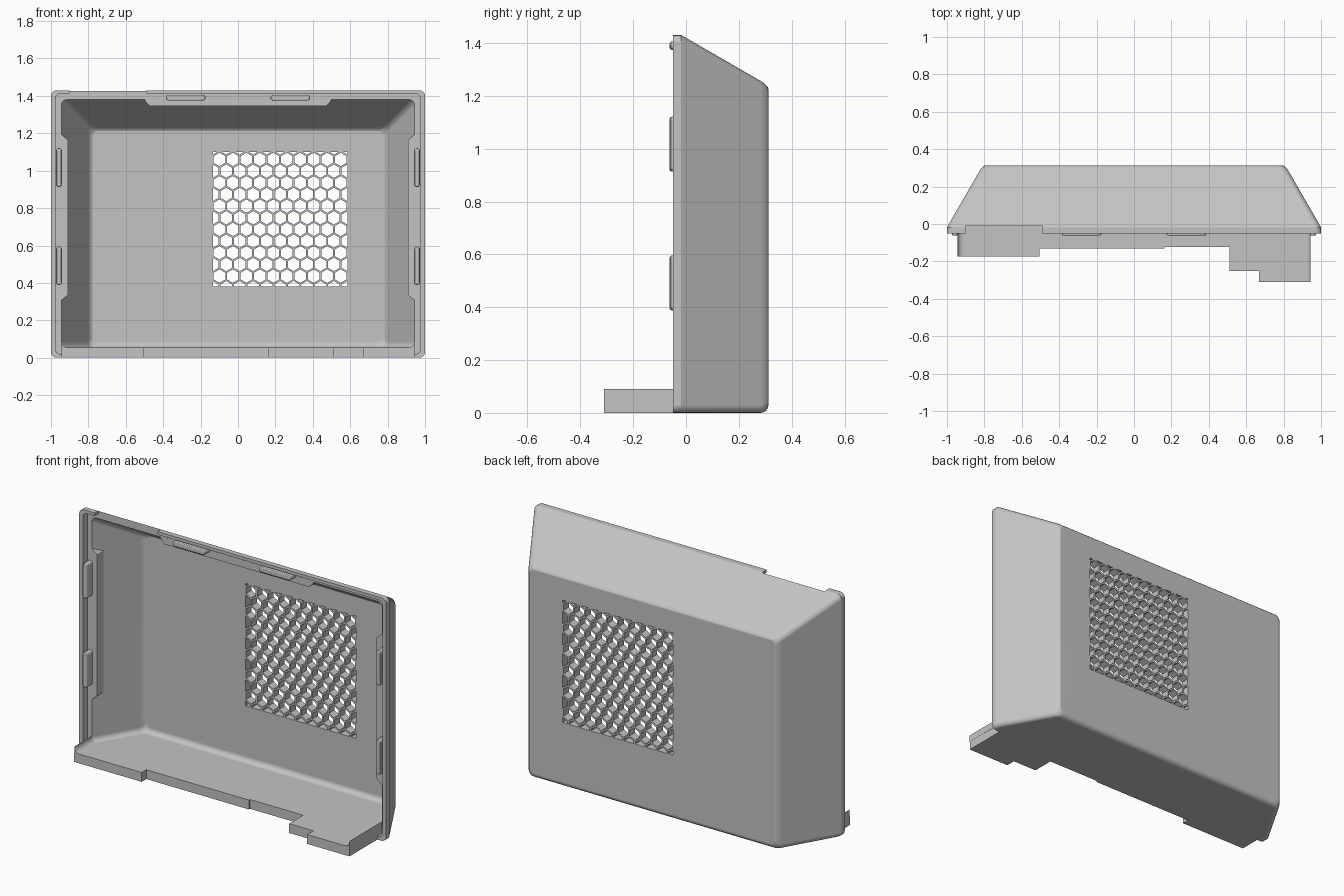
import bpy, bmesh, math
from mathutils import Vector

cube = bpy.data.objects.get("Cube")
if cube:
    bpy.data.objects.remove(cube, do_unlink=True)

grey = bpy.data.materials.new("plain grey plastic")
COLOUR = (0.55, 0.55, 0.55, 1)
grey.diffuse_color = COLOUR
grey.use_nodes = True
grey.node_tree.nodes["Principled BSDF"].inputs["Base Color"].default_value = COLOUR


def make(name, bm):
    bmesh.ops.recalc_face_normals(bm, faces=bm.faces)
    me = bpy.data.meshes.new(name)
    bm.to_mesh(me)
    bm.free()
    me.materials.append(grey)
    ob = bpy.data.objects.new(name, me)
    bpy.context.collection.objects.link(ob)
    return ob


def add_prism(bm, pts, axis, a, b):
    """Extrude a 2D outline from a to b along y (outline in xz) or z (outline in xy)."""
    def place(p, t):
        return (p[0], t, p[1]) if axis == "y" else (p[0], p[1], t)
    lo = [bm.verts.new(place(p, a)) for p in pts]
    hi = [bm.verts.new(place(p, b)) for p in pts]
    bm.faces.new(lo)
    bm.faces.new(hi[::-1])
    n = len(pts)
    for i in range(n):
        j = (i + 1) % n
        bm.faces.new((lo[i], hi[i], hi[j], lo[j]))


def prism(name, pts, axis, a, b):
    bm = bmesh.new()
    add_prism(bm, pts, axis, a, b)
    return make(name, bm)


def smooth(ob):
    bpy.ops.object.select_all(action="DESELECT")
    ob.select_set(True)
    bpy.context.view_layer.objects.active = ob
    bpy.ops.object.shade_smooth_by_angle(angle=math.radians(29))
    ob.modifiers.new("even shading", "WEIGHTED_NORMAL").keep_sharp = True


def cut(ob, cutter):
    mod = ob.modifiers.new("cut", "BOOLEAN")
    mod.operation, mod.solver, mod.object = "DIFFERENCE", "EXACT", cutter
    bpy.context.view_layer.update()
    me = bpy.data.meshes.new_from_object(ob.evaluated_get(bpy.context.evaluated_depsgraph_get()))
    ob.modifiers.remove(mod)
    ob.data = me
    bpy.data.objects.remove(cutter, do_unlink=True)


# Hollow shell: one skin of rounded rectangles from outer back to inner back
def rounded_rect(w, z0, z1, r, seg=4):
    pts = []
    for k, (cx, cz) in enumerate([(w - r, z1 - r), (r - w, z1 - r), (r - w, z0 + r), (w - r, z0 + r)]):
        for i in range(seg + 1):
            a = math.pi / 2 * (k + i / seg)
            pts.append((cx + r * math.cos(a), cz + r * math.sin(a)))
    return pts


SLOPE = 0.577


def tapered(y_start, w, z0, z1, y_end, fillet, r, steps=5):
    """Rings from the front of a tapered box to its rounded back."""
    rings = []
    for i in range(steps + 1):
        t = math.pi / 2 * i / steps
        y = y_end - fillet + fillet * math.sin(t)
        ins = fillet * (1 - math.cos(t))
        d = (y - y_start) * SLOPE + ins * 0.45
        rings.append((y, w - d, z0 + ins, z1 - d, r))
    return [(y_start, w, z0, z1, r)] + rings


outer = tapered(-0.018, 1.0, 0.0, 1.43, 0.312, 0.03, 0.03)
inner = tapered(-0.01, 0.945, 0.055, 1.38, 0.262, 0.03, 0.03)
rim = [(-0.05, 1.0, 0.0, 1.43, 0.03),
       (-0.05, 0.975, 0.02, 1.412, 0.025),
       (-0.01, 0.975, 0.02, 1.412, 0.025)]
bm = bmesh.new()
loops = [[bm.verts.new((x, y, z)) for x, z in rounded_rect(w, z0, z1, r)]
         for y, w, z0, z1, r in outer[::-1] + rim + inner]
for la, lb in zip(loops, loops[1:]):
    for i in range(len(la)):
        j = (i + 1) % len(la)
        bm.faces.new((la[i], la[j], lb[j], lb[i]))
bm.faces.new(loops[0])
bm.faces.new(loops[-1][::-1])
shell = make("tapered_shell", bm)


# Honeycomb vent, each cell clipped to the square vent area
X0, X1, Z0, Z1 = -0.135, 0.585, 0.38, 1.10


def clip(poly, axis, limit, sign):
    out = []
    for p, q in zip(poly, poly[1:] + poly[:1]):
        dp, dq = sign * (p[axis] - limit), sign * (q[axis] - limit)
        if dp >= 0:
            out.append(p)
        if dp * dq < 0:
            out.append(p.lerp(q, dp / (dp - dq)))
    return out


PITCH = 0.072
RADIUS = (PITCH - 0.010) / math.sqrt(3)
bm = bmesh.new()
for row in range(-1, 12):
    cz = 1.06 - row * PITCH * math.sqrt(3) / 2
    for col in range(11):
        cx = X0 + PITCH * (col + (0.5 if row % 2 == 0 else 0))
        cell = [Vector((cx + RADIUS * math.sin(k * math.pi / 3), cz + RADIUS * math.cos(k * math.pi / 3)))
                for k in range(6)]
        for axis, limit, sign in ((0, X0, 1), (0, X1, -1), (1, Z0, 1), (1, Z1, -1)):
            cell = clip(cell, axis, limit, sign)
        if len(cell) > 2:
            add_prism(bm, cell, "y", 0.2, 0.4)
cut(shell, make("vent_cutter", bm))

# Gap in the top lip
cut(shell, prism("lip_cutter", [(-0.9, 1.36), (-0.49, 1.36), (-0.49, 1.5), (-0.9, 1.5)], "y", -0.1, -0.0101))
smooth(shell)

# Stepped shelf in front of the floor, with raised ends
steps = [(-0.945, -0.175), (-0.505, -0.175), (-0.505, -0.132), (0.163, -0.132), (0.163, -0.122),
         (0.51, -0.122), (0.51, -0.252), (0.668, -0.252), (0.668, -0.31), (0.943, -0.31)]
prism("stepped_shelf", [(-0.945, -0.01)] + steps + [(0.943, -0.01)], "z", 0.0, 0.055)
for side, name, front in ((-1, "right", -0.175), (1, "left", -0.31)):
    arc = [(side * (0.913 + 0.03 * math.sin(a)), 0.085 - 0.03 * math.cos(a))
           for a in (math.pi / 8 * i for i in range(5))]
    corner = [(side * 0.913, 0.05)] + arc + [(side * 0.943, 0.09), (side * 0.944, 0.09), (side * 0.944, 0.05)]
    smooth(prism(name + "_shelf_end", corner, "y", front, -0.01))


# Widened rim pads behind the snap ridges
for side, name in ((-1, "right"), (1, "left")):
    prism(name + "_rim_pad", [(side * x, z) for x, z in
          ((0.95, 0.30), (0.94, 0.31), (0.91, 0.335), (0.91, 1.165), (0.94, 1.19), (0.95, 1.2))],
          "y", -0.0102, 0.05)
prism("top_rim_pad", [(-0.5, 1.385), (-0.495, 1.37), (-0.47, 1.345), (0.47, 1.345), (0.495, 1.37), (0.5, 1.385)],
      "y", -0.0102, 0.05)


# Rounded snap ridges
def ridge(name, cx, cz, length, upright):
    r, pts = 0.016, []
    for k in (0, 1):
        for i in range(9):
            a = math.pi * (k + i / 8)
            u, v = r * math.cos(a), r * math.sin(a) + (1 - 2 * k) * (length / 2 - r)
            pts.append((cx + u, cz + v) if upright else (cx + v, cz + u))
    bm = bmesh.new()
    add_prism(bm, pts, "y", -0.062, 0.0)
    edges = [e for e in bm.edges if all(v.co.y < -0.06 for v in e.verts)]
    bmesh.ops.bevel(bm, geom=edges, offset=0.009, segments=3, profile=0.5, affect="EDGES")
    smooth(make(name, bm))


for side, name in ((-1, "right"), (1, "left")):
    ridge(name + "_upper_ridge", side * 0.957, 1.017, 0.208, True)
    ridge(name + "_lower_ridge", side * 0.957, 0.492, 0.208, True)
    ridge(name + "_top_ridge", side * 0.28, 1.39, 0.212, False)
